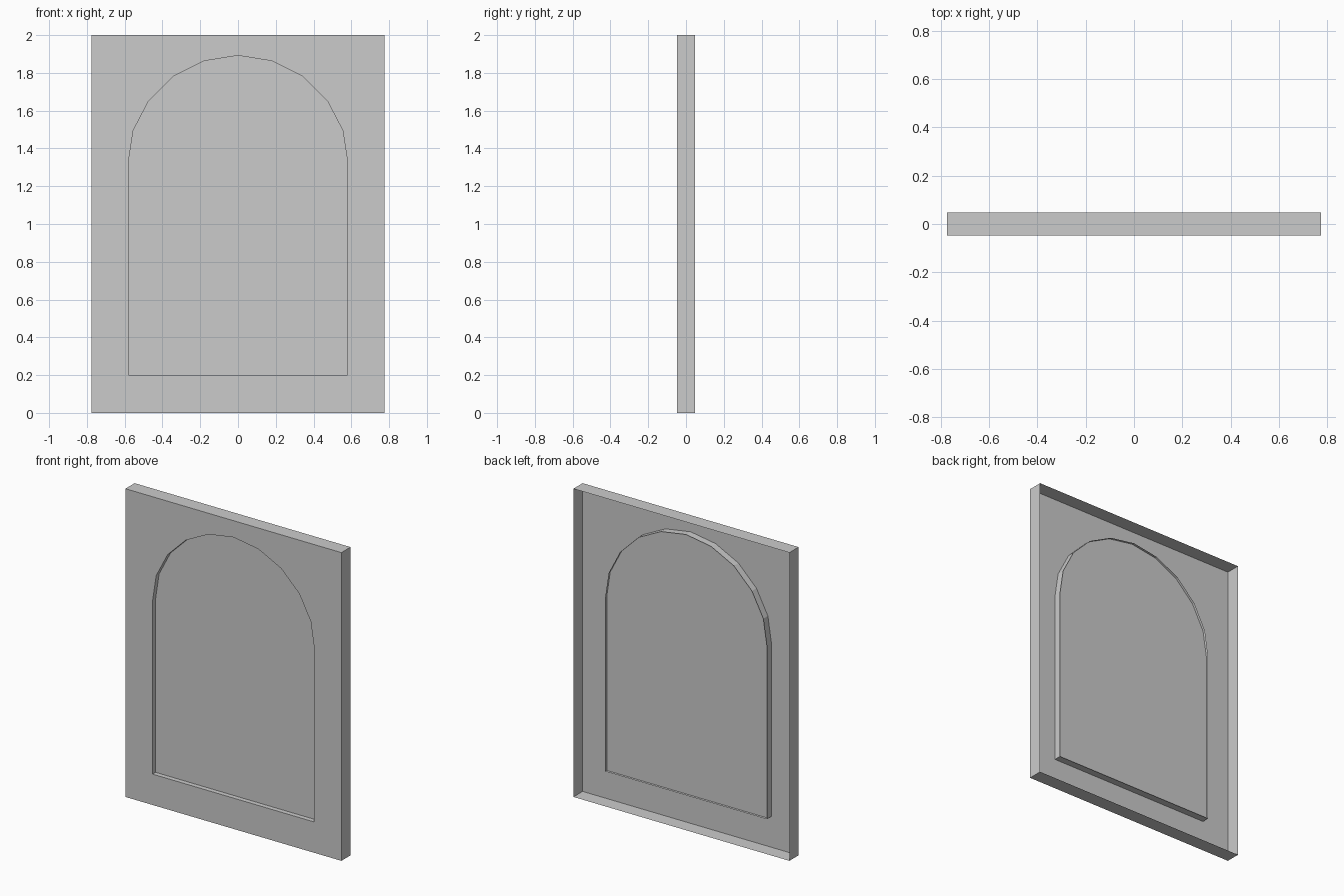
import bpy, bmesh

if "Cube" in bpy.data.objects:
    bpy.data.objects.remove(bpy.data.objects["Cube"])

HW, H, D = 0.775, 2.0, 0.047      # half width, height, half depth
PANEL_Y, LIP_Y = -0.016, 0.0      # recessed panel, back end of the arch reveal

# Arched outline: right half, mirrored to the left
half = [(0.58, 0.20), (0.58, 1.328), (0.555, 1.494), (0.473, 1.652),
        (0.343, 1.781), (0.18, 1.863)]
arch = half + [(0, 1.892)] + [(-x, z) for x, z in reversed(half)]
rect = [(-HW, 0), (HW, 0), (HW, H), (-HW, H)]


def ring(bm, pts, y):
    return [bm.verts.new((x, y, z)) for x, z in pts]


def bridge(bm, a, b):
    n = len(a)
    for i in range(n):
        j = (i + 1) % n
        bm.faces.new((a[i], a[j], b[j], b[i]))


def loop_edges(bm, vs):
    return [bm.edges.get((v, w)) or bm.edges.new((v, w))
            for v, w in zip(vs, vs[1:] + vs[:1])]


def finish(bm, name):
    me = bpy.data.meshes.new(name)
    bm.to_mesh(me)
    bm.free()
    ob = bpy.data.objects.new(name, me)
    bpy.context.collection.objects.link(ob)


# Open-backed slab: front face with arched hole, thin outer walls, arch reveal
bm = bmesh.new()
outer, hole = ring(bm, rect, -D), ring(bm, arch, -D)
edges = loop_edges(bm, outer) + loop_edges(bm, hole)
bmesh.ops.triangle_fill(bm, edges=edges, use_beauty=True, normal=(0, -1, 0))
bridge(bm, ring(bm, rect, D), outer)
bridge(bm, hole, ring(bm, arch, LIP_Y))
bmesh.ops.recalc_face_normals(bm, faces=bm.faces)
bm.faces.ensure_lookup_table()
if any(f.normal.y > 0.5 for f in bm.faces):
    bmesh.ops.reverse_faces(bm, faces=bm.faces)
finish(bm, "window_frame")

# Recessed arched panel
bm = bmesh.new()
bm.faces.new(ring(bm, arch, PANEL_Y))
bm.normal_update()
for f in bm.faces:
    if f.normal.y > 0:
        f.normal_flip()
finish(bm, "arched_panel")
